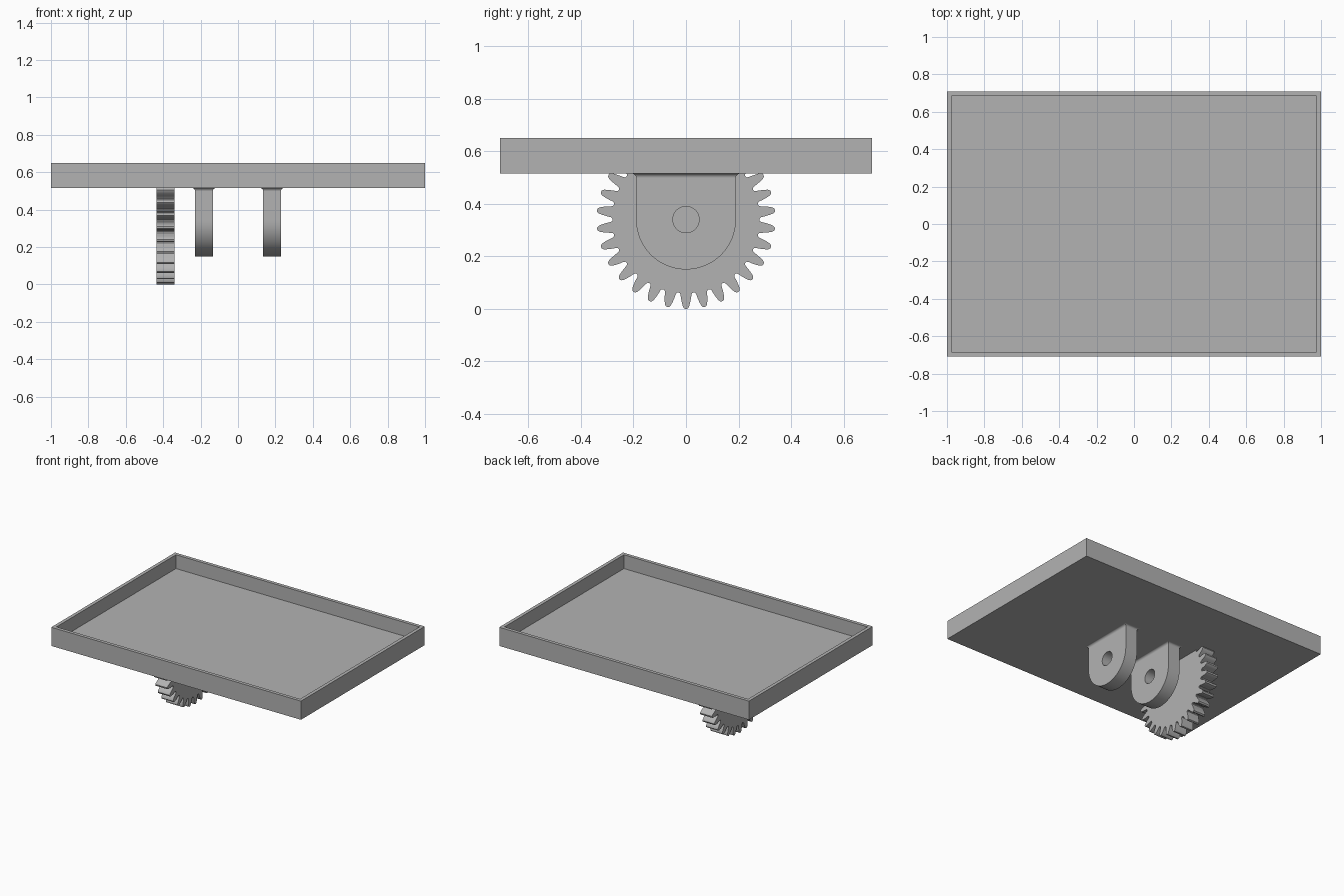
import bpy, bmesh, math

cube = bpy.data.objects.get("Cube")
if cube:
    bpy.data.objects.remove(cube)

grey = bpy.data.materials.new("grey_plastic")
grey.use_nodes = True
grey.diffuse_color = (0.45, 0.45, 0.45, 1)
grey.node_tree.nodes["Principled BSDF"].inputs["Base Color"].default_value = (0.45, 0.45, 0.45, 1)

AXLE_Z = 0.34      # shared axle height of gear and lugs
TRAY_Z = 0.515     # underside of the tray
THICK = 0.095      # thickness of gear and lugs


def finish(name, bm, smooth=True):
    bmesh.ops.recalc_face_normals(bm, faces=bm.faces)
    mesh = bpy.data.meshes.new(name)
    bm.to_mesh(mesh)
    bm.free()
    mesh.materials.append(grey)
    obj = bpy.data.objects.new(name, mesh)
    bpy.context.collection.objects.link(obj)
    if smooth:
        bpy.ops.object.select_all(action='DESELECT')
        obj.select_set(True)
        bpy.context.view_layer.objects.active = obj
        bpy.ops.object.shade_smooth_by_angle(angle=math.radians(30))
    return obj


def bridge(bm, a, b):
    for i in range(len(a)):
        j = (i + 1) % len(a)
        bm.faces.new((a[i], a[j], b[j], b[i]))


# Tray: a box whose top is inset and sunk to leave a rim
bm = bmesh.new()
bmesh.ops.create_cube(bm, size=1)
for v in bm.verts:
    v.co.x *= 2
    v.co.y *= 1.416
    v.co.z = 0.65 if v.co.z > 0 else TRAY_Z
top = max(bm.faces, key=lambda f: f.calc_center_median().z)
bmesh.ops.inset_region(bm, faces=[top], thickness=0.035)
sunk = bmesh.ops.extrude_face_region(bm, geom=[top])
bmesh.ops.translate(bm, vec=(0, 0, -0.1), verts=[g for g in sunk["geom"] if isinstance(g, bmesh.types.BMVert)])
if top.is_valid:
    bmesh.ops.delete(bm, geom=[top], context='FACES_ONLY')
finish("tray", bm, smooth=False)

# Gear: rounded teeth, cut off inside the tray floor
TEETH = 30
half_tooth = [(6, 0.279), (4.8, 0.281), (4.1, 0.288), (3.6, 0.301),
              (2.8, 0.318), (2.0, 0.332), (1.0, 0.339)]
tooth = [(-a, r) for a, r in half_tooth] + [(0, 0.34)] + [(a, r) for a, r in half_tooth[:0:-1]]
outline = []
for t in range(TEETH):
    for a, r in tooth:
        ang = math.radians(t * 360 / TEETH + a)
        y, z = r * math.sin(ang), AXLE_Z - r * math.cos(ang)
        if z < 0.54:
            outline.append((y, z))
bm = bmesh.new()
sides = [[bm.verts.new((x, y, z)) for y, z in outline] for x in (-0.435, -0.435 + THICK)]
for side in sides:
    bm.faces.new(side)
bridge(bm, *sides)
finish("gear", bm)


# Lugs: round-ended plates with an axle hole
def lug(name, cx):
    w, h, hole = 0.19, TRAY_Z + 0.005 - AXLE_Z, 0.05
    corner = math.atan2(h, w)
    angles = sorted([i * math.tau / 64 for i in range(64)] + [corner, math.pi - corner])
    bm = bmesh.new()
    rings = []
    for x, inner in ((-1, False), (1, False), (1, True), (-1, True)):
        ring = []
        for a in angles:
            c, s = math.cos(a), math.sin(a)
            r = w
            if s > 0:
                r = min(w / max(abs(c), 0.001), h / s)
            if inner:
                r = hole
            ring.append(bm.verts.new((cx + x * THICK / 2, r * c, AXLE_Z + r * s)))
        rings.append(ring)
    for i in range(4):
        bridge(bm, rings[i], rings[(i + 1) % 4])
    finish(name, bm)


# Fillet: flared collar where a lug meets the tray
def fillet(name, cx, radius=0.016, steps=5):
    bm = bmesh.new()
    rings = []
    for i in range(steps + 1):
        a = i / steps * math.pi / 2
        out = radius * (1 - math.cos(a))
        z = TRAY_Z - radius + radius * math.sin(a)
        x, y = THICK / 2 + out, 0.19 + out
        rings.append([bm.verts.new((cx + sx * x, sy * y, z))
                      for sx, sy in ((-1, -1), (1, -1), (1, 1), (-1, 1))])
    for a, b in zip(rings, rings[1:]):
        bridge(bm, a, b)
    finish(name, bm)


for side, cx in (("left", 0.182), ("right", -0.182)):
    lug(side + "_lug", cx)
    fillet(side + "_fillet", cx)
